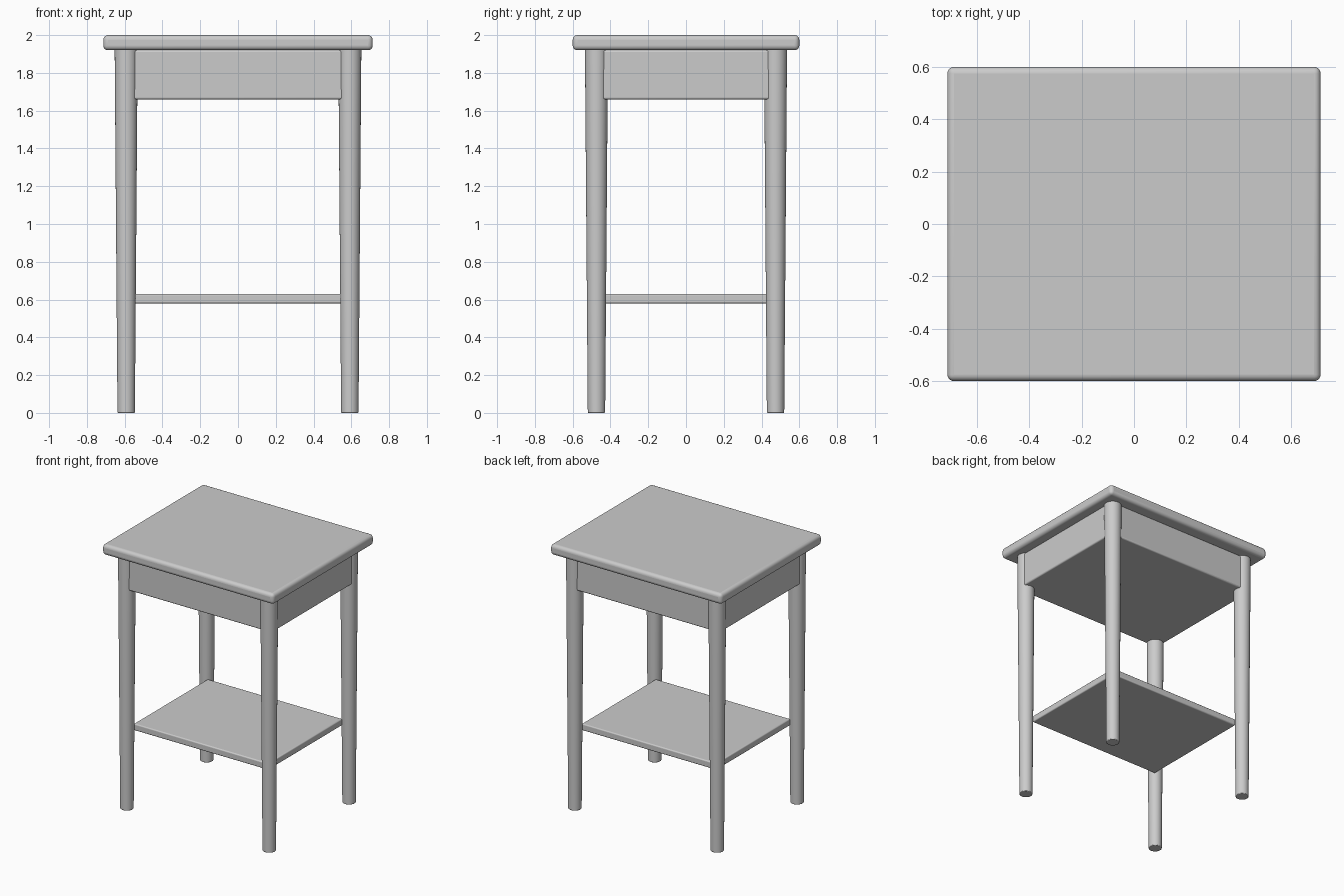
import bpy, bmesh
from mathutils import Matrix

if "Cube" in bpy.data.objects:
    bpy.data.objects.remove(bpy.data.objects["Cube"])


def finish(obj, bevel, segments):
    """Round the sharp edges and smooth the shading."""
    mod = obj.modifiers.new("rounding", 'BEVEL')
    mod.width = bevel
    mod.segments = segments
    mod.limit_method = 'ANGLE'
    mod.angle_limit = 0.8
    bpy.ops.object.select_all(action='DESELECT')
    obj.select_set(True)
    bpy.context.view_layer.objects.active = obj
    bpy.ops.object.shade_smooth_by_angle(angle=0.6)


def new_object(name, bm):
    mesh = bpy.data.meshes.new(name)
    bm.to_mesh(mesh)
    bm.free()
    obj = bpy.data.objects.new(name, mesh)
    bpy.context.collection.objects.link(obj)
    return obj


def slab(name, half_x, half_y, z0, z1, bevel, segments=4):
    bm = bmesh.new()
    mat = Matrix.Translation((0, 0, (z0 + z1) / 2)) @ Matrix.Diagonal(
        (2 * half_x, 2 * half_y, z1 - z0, 1))
    bmesh.ops.create_cube(bm, size=1, matrix=mat)
    finish(new_object(name, bm), bevel, segments)


def leg(name, x, y, height=1.93, r_foot=0.046, r_top=0.061):
    bm = bmesh.new()
    bmesh.ops.create_cone(bm, cap_ends=True, segments=48,
                          radius1=r_foot, radius2=r_top, depth=height,
                          matrix=Matrix.Translation((x, y, height / 2)))
    finish(new_object(name, bm), 0.004, 2)


# Table top, solid drawer box and lower shelf
slab("table_top", 0.713, 0.60, 1.92, 2.0, 0.025, 5)
slab("drawer_box", 0.638, 0.512, 1.66, 1.92, 0.01, 3)
slab("lower_shelf", 0.56, 0.44, 0.58, 0.63, 0.008, 3)

# Four tapered round legs
for end, y in (("front", -0.474), ("back", 0.474)):
    for side, x in (("left", -0.592), ("right", 0.592)):
        leg(f"{end}_{side}_leg", x, y)
